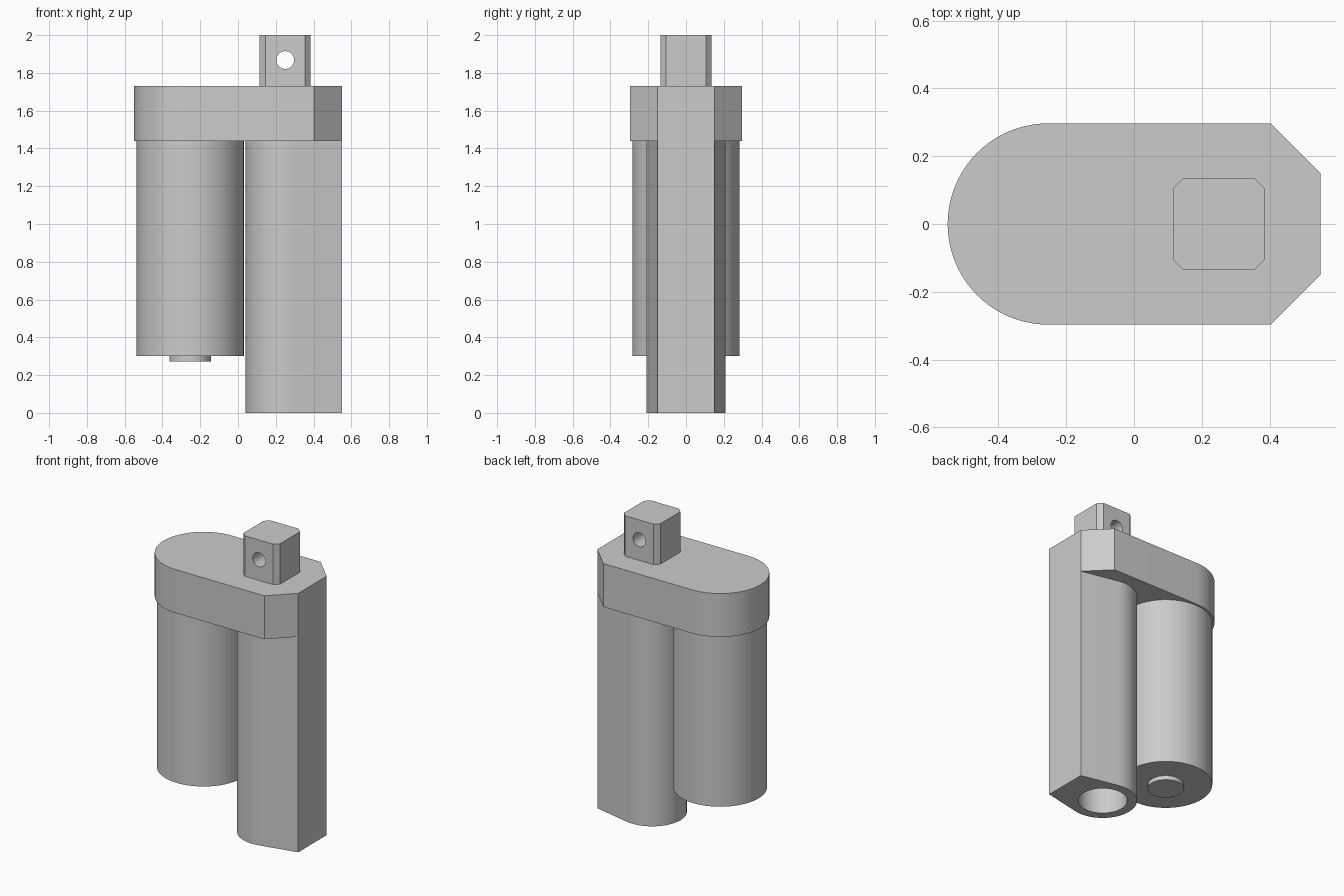
import bpy, bmesh
from math import sin, cos, atan2, acos, hypot, pi, radians
from mathutils import Matrix

if "Cube" in bpy.data.objects:
    bpy.data.objects.remove(bpy.data.objects["Cube"])


def extrude(name, pts, z0, z1):
    """Solid prism from a counter-clockwise XY outline."""
    bm = bmesh.new()
    face = bm.faces.new([bm.verts.new((x, y, z0)) for x, y in pts])
    top = bmesh.ops.extrude_face_region(bm, geom=[face])["geom"]
    bmesh.ops.translate(bm, vec=(0, 0, z1 - z0),
                        verts=[v for v in top if isinstance(v, bmesh.types.BMVert)])
    bmesh.ops.recalc_face_normals(bm, faces=bm.faces)
    mesh = bpy.data.meshes.new(name)
    bm.to_mesh(mesh)
    bm.free()
    ob = bpy.data.objects.new(name, mesh)
    bpy.context.collection.objects.link(ob)
    return ob


def arc(cx, cy, r, a0, a1, n):
    return [(cx + r * cos(a0 + (a1 - a0) * i / n),
             cy + r * sin(a0 + (a1 - a0) * i / n)) for i in range(n + 1)]


def disc(cx, cy, r, n=64):
    return arc(cx, cy, r, 0, 2 * pi, n)[:-1]


def cut(ob, cutter):
    """Subtract the cutter, then delete it."""
    cutter.hide_render = True
    mod = ob.modifiers.new("hole", 'BOOLEAN')
    mod.operation, mod.solver, mod.object = 'DIFFERENCE', 'EXACT', cutter
    bpy.context.view_layer.objects.active = ob
    bpy.ops.object.modifier_apply(modifier=mod.name)
    bpy.data.objects.remove(cutter)


MOTOR_X, TUBE_X, END_X = -0.253, 0.25, 0.55

# Gear housing: round at the motor end, chamfered at the tube end
r = 0.297
housing = extrude("gear_housing",
                  [(0.403, -r), (END_X, -0.15), (END_X, 0.15), (0.403, r)]
                  + arc(MOTOR_X, 0, r, pi / 2, 3 * pi / 2, 40), 1.44, 1.73)

# Motor can and its small end boss
motor = extrude("motor_can", disc(MOTOR_X, 0, 0.284, 72), 0.3, 1.44)
boss = extrude("motor_boss", disc(MOTOR_X, 0, 0.11), 0.272, 0.3)

# Guide tube: round inside edge with tangent flats to a flat outer face
r, dx, dy = 0.21, END_X - TUBE_X, 0.15
t = atan2(dy, dx) + acos(r / hypot(dx, dy))
tube = extrude("guide_tube", [(END_X, -dy), (END_X, dy)]
               + arc(TUBE_X, 0, r, t, 2 * pi - t, 48), 0, 1.44)
cut(tube, extrude("bore_cutter", disc(TUBE_X, 0, 0.15), -0.1, 1.42))

# Mounting lug: chamfered square block with a cross hole
h, c = 0.135, 0.105
lug = extrude("mounting_lug", [(TUBE_X + x, y) for x, y in
              [(h, -c), (h, c), (c, h), (-c, h), (-h, c), (-h, -c), (-c, -h), (c, -h)]],
              1.73, 2.0)
pin = extrude("pin_cutter", disc(0, 0, 0.047, 40), -0.3, 0.3)
pin.data.transform(Matrix.Translation((TUBE_X, 0, 1.868)) @ Matrix.Rotation(pi / 2, 4, 'X'))
cut(lug, pin)

# Smooth the round walls, keep the edges crisp
bpy.ops.object.select_all(action='DESELECT')
for ob in (housing, motor, boss, tube, lug):
    ob.select_set(True)
bpy.context.view_layer.objects.active = housing
bpy.ops.object.shade_smooth_by_angle(angle=radians(25))
